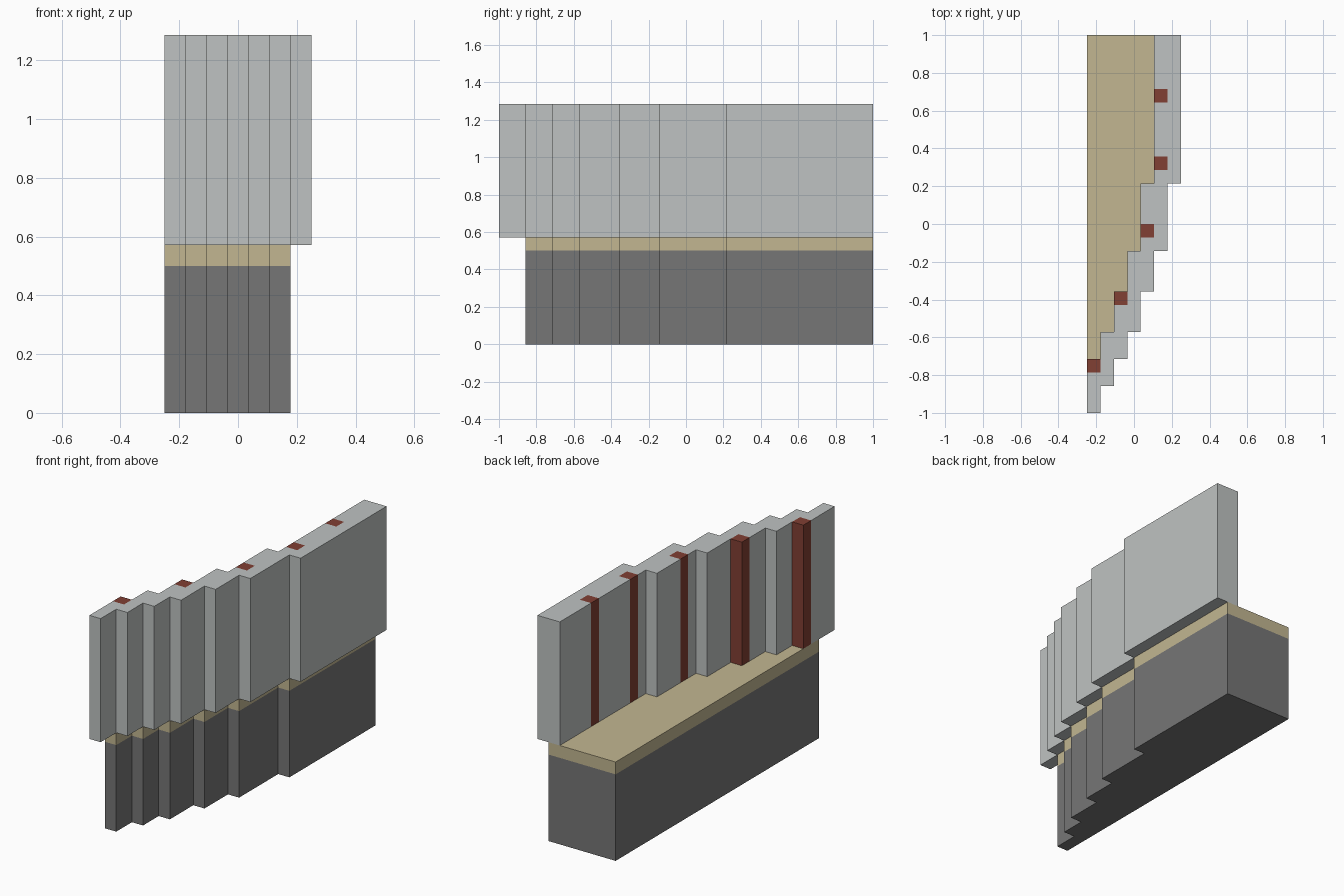
import bpy, bmesh

cube = bpy.data.objects.get("Cube")
if cube:
    bpy.data.objects.remove(cube, do_unlink=True)

U = 1 / 14                      # one block of the plan
LEFT = -3.5                     # flat side of the plan, in blocks
START, END = -14, 14            # ends of the wall
STEPS = [-12, -10, -8, -5, -2, 3]   # where the plan widens by one block
POSTS = [-11, -6, -1, 4, 9]     # rows holding a post


def material(name, rgb):
    m = bpy.data.materials.new(name)
    m.use_nodes = True
    m.diffuse_color = (*rgb, 1)
    m.node_tree.nodes["Principled BSDF"].inputs["Base Color"].default_value = (*rgb, 1)
    return m


dark = material("dark grey", (0.18, 0.18, 0.18))
tan = material("tan", (0.54, 0.47, 0.285))
grey = material("light grey", (0.52, 0.545, 0.54))
red = material("brick red", (0.22, 0.05, 0.033))


def outer(row):
    return LEFT + 1 + sum(row >= s for s in STEPS)


def inner(row):
    return max(LEFT, outer(row) - 2)


def edge(rows, x_of):
    """Stepped path along the rows, with points only where x changes."""
    path = [(x_of(rows[0]), rows[0])]
    for a, b in zip(rows, rows[1:]):
        if x_of(a) != x_of(b):
            path += [(x_of(a), b), (x_of(b), b)]
    return path + [(x_of(rows[-1]), rows[-1] + 1)]


def prism(name, outline, z0, z1, mat):
    bm = bmesh.new()
    base = bm.faces.new([bm.verts.new((x * U, y * U, z0 * U)) for x, y in outline])
    top = bmesh.ops.extrude_face_region(bm, geom=[base])["geom"]
    verts = [v for v in top if isinstance(v, bmesh.types.BMVert)]
    bmesh.ops.translate(bm, verts=verts, vec=(0, 0, (z1 - z0) * U))
    bmesh.ops.recalc_face_normals(bm, faces=bm.faces)
    mesh = bpy.data.meshes.new(name)
    bm.to_mesh(mesh)
    bm.free()
    mesh.materials.append(mat)
    obj = bpy.data.objects.new(name, mesh)
    bpy.context.collection.objects.link(obj)


# Foundation and deck: solid from the flat side, one block inside the wall face
deck_rows = list(range(STEPS[0], END))
plan = edge(deck_rows, lambda r: outer(r) - 1) + [(LEFT, END), (LEFT, STEPS[0])]
prism("foundation", plan, 0, 7, dark)
prism("deck", plan, 7, 8, tan)

# Stepped wall with notches on its inner face for the posts
wall_rows = list(range(START, END))
wall = edge(wall_rows, outer) + edge(wall_rows, lambda r: inner(r) + (r in POSTS))[::-1]
prism("stepped_wall", wall, 8, 18, grey)

# Posts set flush into the notches
for i, r in enumerate(POSTS):
    x = inner(r)
    prism(f"post_{i + 1}", [(x, r), (x + 1, r), (x + 1, r + 1), (x, r + 1)], 8, 18, red)
